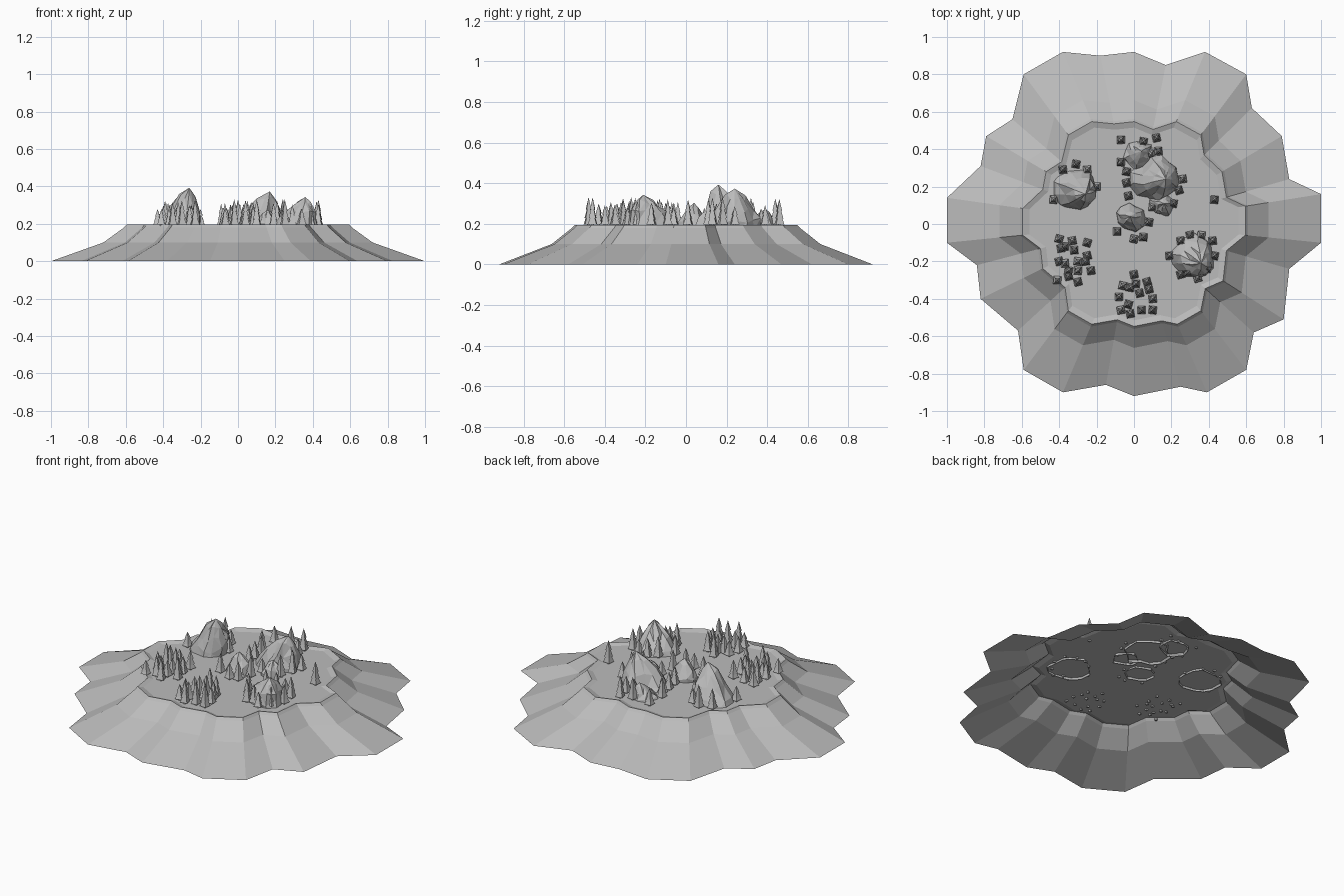
import bpy, bmesh, math, random
from mathutils import Vector

random.seed(4)
if "Cube" in bpy.data.objects:
    bpy.data.objects.remove(bpy.data.objects["Cube"])

stone = bpy.data.materials.new("stone grey")
stone.use_nodes = True
GREY = (0.5, 0.5, 0.5, 1)
stone.diffuse_color = GREY
stone.node_tree.nodes["Principled BSDF"].inputs["Base Color"].default_value = GREY

GROUND = 0.185


def finish(name, bm):
    """Turn a bmesh into a flat shaded object."""
    bmesh.ops.recalc_face_normals(bm, faces=bm.faces)
    mesh = bpy.data.meshes.new(name)
    bm.to_mesh(mesh)
    bm.free()
    mesh.materials.append(stone)
    obj = bpy.data.objects.new(name, mesh)
    bpy.context.collection.objects.link(obj)
    return obj


def bridge(bm, lower, upper):
    """Join two rings of vertices with quads."""
    n = len(lower)
    for i in range(n):
        j = (i + 1) % n
        bm.faces.new((lower[i], lower[j], upper[j], upper[i]))


def fan(bm, ring, tip):
    """Close a ring with triangles up to a tip."""
    apex = bm.verts.new(tip)
    for i, v in enumerate(ring):
        bm.faces.new((v, ring[(i + 1) % len(ring)], apex))


# Island: a scalloped outline scaled inward, open underneath
outline = [(-1, .14), (-.82, .31), (-.79, .47), (-.65, .56), (-.59, .8),
           (-.38, .92), (-.18, .9), (0, .92), (.17, .85), (.38, .92),
           (.6, .8), (.63, .62), (.79, .47), (.83, .24), (1, .16),
           (1, -.1), (.83, -.24), (.8, -.51), (.64, -.58), (.6, -.78),
           (.39, -.9), (.25, -.87), (0, -.92), (-.15, -.86), (-.38, -.9),
           (-.59, -.78), (-.62, -.57), (-.82, -.4), (-.84, -.22), (-1, -.1)]
bm = bmesh.new()
previous = None
for scale, z in [(1, 0), (.72, .1), (.61, .18), (.595, .195), (.56, GROUND)]:
    ring = [bm.verts.new((x * scale, y * scale, z)) for x, y in outline]
    if previous:
        bridge(bm, previous, ring)
    previous = ring
bm.faces.new(previous)
finish("island_ground", bm)


def mountain(name, x, y, radius, height, lean, sides=13):
    """Craggy peak with ridges, its open foot sunk a little into the ground."""
    bm = bmesh.new()
    ridges = [random.uniform(.84, 1.1) for _ in range(sides)]
    previous = None
    for width, level in [(1, 0), (.92, .22), (.7, .5), (.38, .78)]:
        ring = []
        for i, ridge in enumerate(ridges):
            a = math.tau * (i + random.uniform(-.2, .2)) / sides
            r = radius * width * ridge * random.uniform(.92, 1.08)
            z = GROUND - .012 + height * level
            if level:
                z += height * random.uniform(-.08, .08)
            ring.append(bm.verts.new((x + lean[0] * level + r * math.cos(a),
                                      y + lean[1] * level + r * math.sin(a), z)))
        if previous:
            bridge(bm, previous, ring)
        previous = ring
    fan(bm, previous, (x + lean[0], y + lean[1], GROUND - .012 + height))
    bmesh.ops.triangulate(bm, faces=bm.faces)
    return finish(name, bm)


mountain("west_mountain", -.31, .19, .12, .22, (.05, -.03))
mountain("central_mountain", .11, .24, .125, .2, (.06, 0))
mountain("east_mountain", .31, -.18, .12, .17, (.05, -.03))
mountain("central_foothill", -.02, .03, .08, .13, (0, .01), 11)
mountain("north_foothill", .02, .37, .085, .1, (.02, .02), 11)
mountain("south_foothill", .15, .11, .07, .1, (.01, 0), 11)


def add_tree(bm, x, y):
    """Four sided tiered fir on a short trunk."""
    turn = random.uniform(.5, 1.1)
    height = random.uniform(.09, .15)

    def square(radius, z):
        return [bm.verts.new((x + radius * math.cos(turn + k * math.pi / 2),
                              y + radius * math.sin(turn + k * math.pi / 2),
                              GROUND + z)) for k in range(4)]

    foot, top = square(.008, -.01), square(.008, .016)
    bridge(bm, foot, top)
    bm.faces.new(foot)
    for radius, start, end in [(.03, .012, .6), (.024, .3, .82), (.017, .58, 1)]:
        z = .012 if radius == .03 else start * height
        skirt = square(radius, z)
        bm.faces.new(skirt)
        fan(bm, skirt, (x, y, GROUND + end * height))


# Groves: tree positions in hundredths of a unit
groves = {
    "southwest_grove": [(-40, -8), (-33, -9), (-25, -10), (-37, -12), (-32, -14),
                        (-40, -20), (-37, -21), (-30, -20), (-25, -17), (-23, -25),
                        (-30, -25), (-35, -25), (-41, -30), (-35, -28), (-30, -31),
                        (-39, -13), (-26, -20)],
    "south_grove": [(0, -27), (-6, -33), (-2, -34), (3, -37), (8, -35), (-8, -39),
                    (10, -40), (-3, -43), (4, -46), (10, -46), (-7, -46),
                    (-2, -48), (7, -31), (1, -32)],
    "west_mountain_trees": [(-38, 29), (-31, 32), (-25, 29), (-43, 13), (-20, 20)],
    "central_trees": [(-7, 45), (12, 46), (5, 44), (13, 39), (9, 37), (-7, 33),
                      (-4, 28), (-4, 22), (26, 24), (24, 18), (21, 11), (10, 9),
                      (8, 1), (-9, -4), (0, -8), (5, -7), (-3, 15)],
    "lone_tree": [(43, 13)],
    "east_mountain_trees": [(25, -9), (30, -6), (36, -6), (42, -9), (25, -27),
                            (29, -26), (34, -29), (39, -24), (19, -17), (43, -17)],
}
for name, spots in groves.items():
    bm = bmesh.new()
    for x, y in spots:
        add_tree(bm, x / 100, y / 100)
    finish(name, bm)
